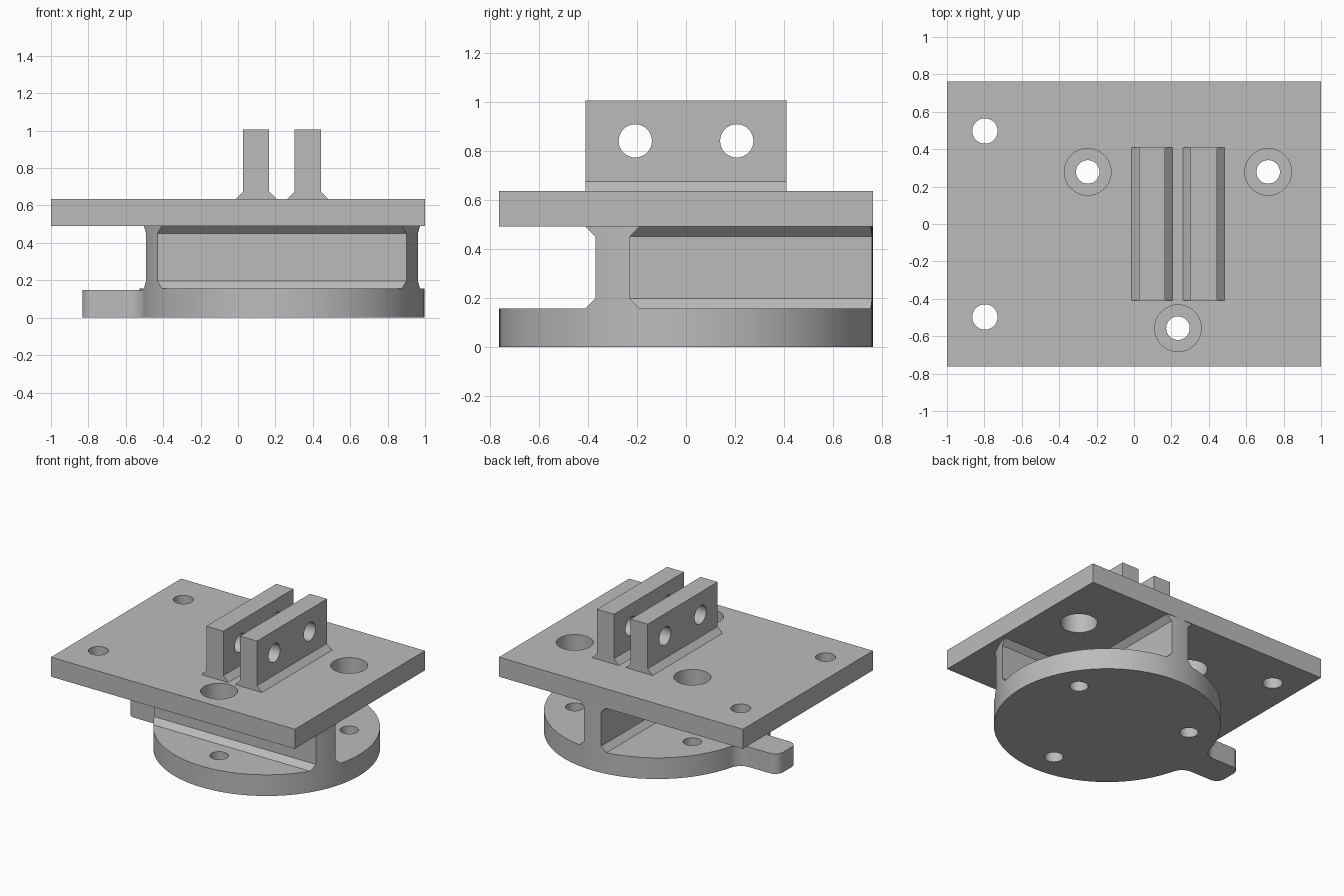
import bpy, bmesh
from math import sin, cos, pi, radians, sqrt, atan2

if "Cube" in bpy.data.objects:
    bpy.data.objects.remove(bpy.data.objects["Cube"], do_unlink=True)

grey = bpy.data.materials.new("plain grey")
grey.use_nodes = True
grey.diffuse_color = (0.5, 0.5, 0.5, 1)
grey.node_tree.nodes["Principled BSDF"].inputs["Base Color"].default_value = (0.5, 0.5, 0.5, 1)

# Main dimensions
CX, R = 0.235, 0.762          # disc centre and radius
DISC_TOP, PLATE_LOW, PLATE_TOP, LUG_TOP = 0.157, 0.49, 0.635, 1.005
HALF, CH = 0.07, 0.04         # wall half thickness, chamfer at wall roots
BOLTS = [(CX + 0.557 * cos(a), 0.557 * sin(a)) for a in map(radians, (30, 150, 270))]


def prism(name, points, axis, lo, hi):
    """Extrude a closed outline along an axis between lo and hi."""
    place = {"x": lambda u, v, w: (w, u, v),
             "y": lambda u, v, w: (u, w, v),
             "z": lambda u, v, w: (u, v, w)}[axis]
    bm = bmesh.new()
    low = [bm.verts.new(place(u, v, lo)) for u, v in points]
    high = [bm.verts.new(place(u, v, hi)) for u, v in points]
    bm.faces.new(low)
    bm.faces.new(high)
    n = len(points)
    for i in range(n):
        j = (i + 1) % n
        bm.faces.new((low[i], low[j], high[j], high[i]))
    bmesh.ops.recalc_face_normals(bm, faces=bm.faces)
    mesh = bpy.data.meshes.new(name)
    bm.to_mesh(mesh)
    bm.free()
    mesh.materials.append(grey)
    obj = bpy.data.objects.new(name, mesh)
    bpy.context.collection.objects.link(obj)
    return obj


def arc(cx, cy, r, a0, a1, n):
    return [(cx + r * cos(a0 + (a1 - a0) * i / n), cy + r * sin(a0 + (a1 - a0) * i / n))
            for i in range(n + 1)]


def circle(cx, cy, r, n=32):
    return arc(cx, cy, r, 0, 2 * pi, n)[:-1]


def activate(obj):
    bpy.ops.object.select_all(action="DESELECT")
    obj.select_set(True)
    bpy.context.view_layer.objects.active = obj


def boolean(obj, cutter, operation="DIFFERENCE"):
    """Apply a boolean and discard the helper."""
    cutter.hide_render = True
    activate(obj)
    mod = obj.modifiers.new("cut", "BOOLEAN")
    mod.operation, mod.solver, mod.object = operation, "EXACT", cutter
    bpy.ops.object.modifier_apply(modifier=mod.name)
    bpy.data.objects.remove(cutter, do_unlink=True)


def drill(obj, centres, r, axis, lo, hi):
    for u, v in centres:
        boolean(obj, prism("drill", circle(u, v, r), axis, lo, hi))


def rect(x, y):
    return [(-x, -y), (x, -y), (x, y), (-x, y)]


def wall_profile(c):
    """Wall section flaring out at its root on disc and plate."""
    right = [(HALF + CH, DISC_TOP), (HALF, DISC_TOP + CH),
             (HALF, PLATE_LOW - CH), (HALF + CH, PLATE_LOW)]
    return [(c + u, z) for u, z in right] + [(c - u, z) for u, z in reversed(right)]


parts = []

# Round base with three bolt holes
disc = prism("base_disc", circle(CX, 0, R, 128), "z", 0, DISC_TOP)
drill(disc, BOLTS, 0.063, "z", -0.1, 0.3)
parts.append(disc)

# Side tab: rounded end, filleted into the disc
w, r, f, end = 0.115, 0.065, 0.1, -0.832
fx = CX - sqrt((R + f) ** 2 - (w + f) ** 2)
meet = atan2(-(w + f), CX - fx)
half = arc(fx, w + f, f, meet, -pi / 2, 8) + arc(end + r, w - r, r, pi / 2, pi, 8)
outline = half + [(x, -y) for x, y in reversed(half)]
parts.append(prism("side_tab", outline, "z", 0, 0.148))

# T-shaped support walls, trimmed to the disc edge
for name, axis, c, lo, hi in (("cross_wall", "x", -0.3, -1, 1.5),
                              ("spine_wall", "y", CX, -0.3, 1)):
    wall = prism(name, wall_profile(c), axis, lo, hi)
    boolean(wall, prism("trim", circle(CX, 0, R, 128), "z", -0.1, 0.8), "INTERSECT")
    parts.append(wall)

# Top plate with tool access holes and two mounting holes
plate = prism("top_plate", rect(1, R), "z", PLATE_LOW, PLATE_TOP)
drill(plate, BOLTS, 0.125, "z", 0.4, 0.7)
drill(plate, [(-0.797, 0.497), (-0.797, -0.497)], 0.068, "z", 0.4, 0.7)
parts.append(plate)

# Pair of drilled lugs with chamfered feet
for name, side in (("left_lug", 1), ("right_lug", -1)):
    c = CX + side * 0.138
    prof = [(c - HALF - CH, PLATE_TOP), (c + HALF + CH, PLATE_TOP), (c + HALF, PLATE_TOP + CH),
            (c + HALF, LUG_TOP), (c - HALF, LUG_TOP), (c - HALF, PLATE_TOP + CH)]
    lug = prism(name, prof, "y", -0.41, 0.41)
    drill(lug, [(-0.207, 0.84), (0.207, 0.84)], 0.068, "x", c - 0.2, c + 0.2)
    parts.append(lug)

# Smooth round surfaces, crisp edges
for obj in parts:
    activate(obj)
    bpy.ops.object.shade_smooth_by_angle(angle=radians(25))
